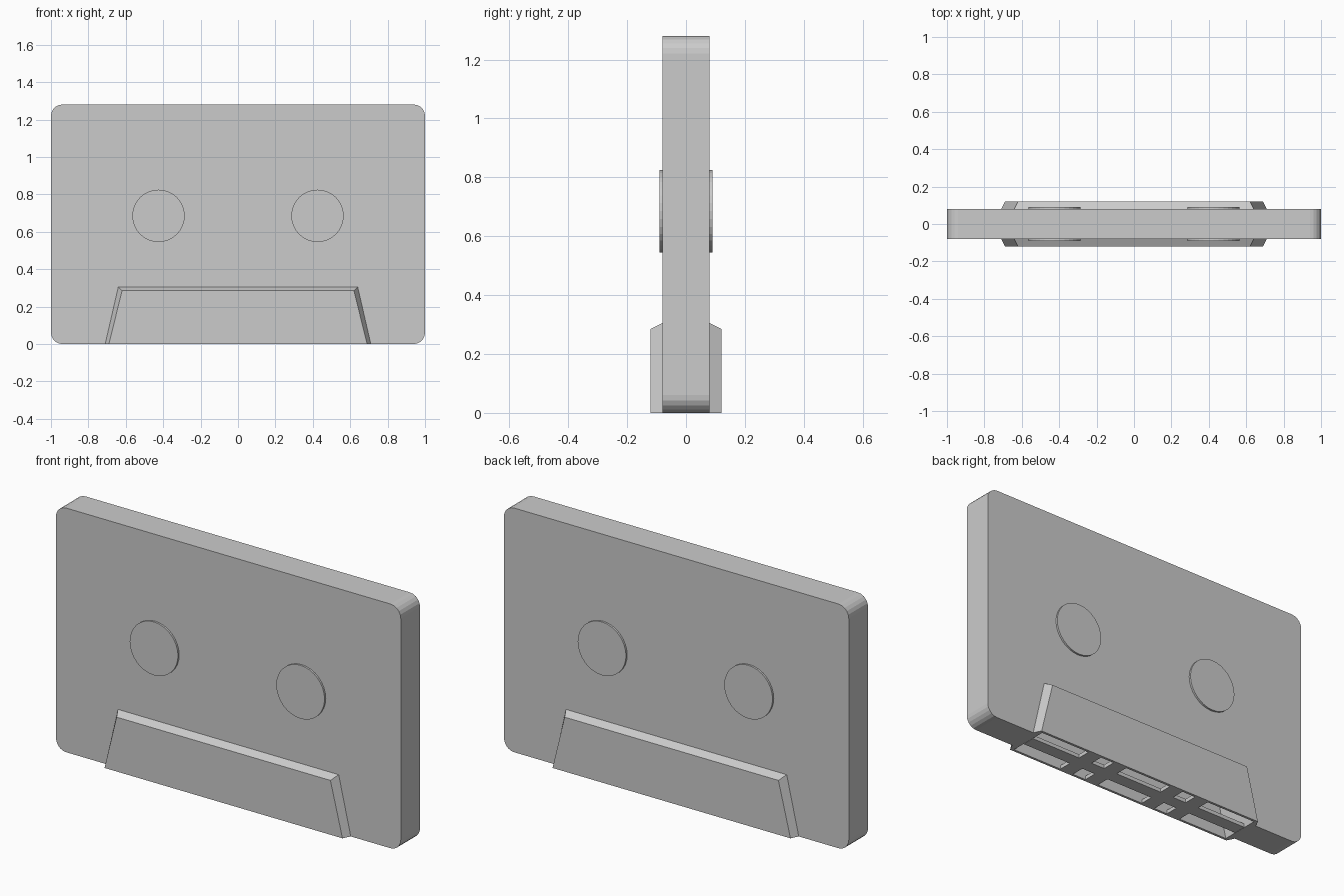
import bpy, bmesh, math

if "Cube" in bpy.data.objects:
    bpy.data.objects.remove(bpy.data.objects["Cube"])


def loft(name, loops):
    """Solid through matching (x, z) loops; loops = [(y, [(x, z), ...]), ...]."""
    bm = bmesh.new()
    rings = [[bm.verts.new((x, y, z)) for x, z in pts] for y, pts in loops]
    n = len(rings[0])
    for a, b in zip(rings, rings[1:]):
        for i in range(n):
            j = (i + 1) % n
            bm.faces.new((a[i], a[j], b[j], b[i]))
    bm.faces.new(rings[0])
    bm.faces.new(rings[-1])
    bmesh.ops.recalc_face_normals(bm, faces=bm.faces)
    me = bpy.data.meshes.new(name)
    bm.to_mesh(me)
    bm.free()
    ob = bpy.data.objects.new(name, me)
    bpy.context.collection.objects.link(ob)
    return ob


def rounded_rect(hw, z0, z1, r, seg=5):
    pts = []
    corners = [(hw - r, z1 - r), (-hw + r, z1 - r), (-hw + r, z0 + r), (hw - r, z0 + r)]
    for k, (cx, cz) in enumerate(corners):
        for i in range(seg + 1):
            a = math.pi / 2 * (k + i / seg)
            pts.append((cx + r * math.cos(a), cz + r * math.sin(a)))
    return pts


def trapezoid(base, top, z0, z1):
    return [(-base, z0), (base, z0), (top, z1), (-top, z1)]


def box(name, x0, x1, y0, y1, z0, z1):
    r = [(x0, z0), (x1, z0), (x1, z1), (x0, z1)]
    return loft(name, [(y0, r), (y1, r)])


# main flat shell
outline = rounded_rect(1.0, 0.0, 1.28, 0.06)
shell = loft("shell", [(-0.08, outline), (0.08, outline)])

# raised tape-head housings, front and back
housings = []
for s, side in ((-1, "front"), (1, "back")):
    housings.append(loft(side + "_head_housing", [
        (s * 0.08, trapezoid(0.71, 0.64, 0, 0.305)),
        (s * 0.12, trapezoid(0.69, 0.62, 0, 0.285))]))

# hollow opening in the underside
cavity = trapezoid(0.70, 0.61, -0.1, 0.27)
cutter = loft("cavity_cutter", [(-0.107, cavity), (0.107, cavity)])
cutter.hide_render = True
cutter.hide_viewport = True
for ob in [shell] + housings:
    m = ob.modifiers.new("cavity", "BOOLEAN")
    m.operation = "DIFFERENCE"
    m.solver = "EXACT"
    m.object = cutter

# lattice across the opening
box("long_rib", -0.674, 0.674, -0.035, 0.035, 0.0, 0.02)
for x in (-0.34, -0.18, 0.18, 0.34):
    box("cross_rib", x - 0.04, x + 0.04, -0.107, 0.107, 0.0, 0.02)

# reel hubs
for x in (-0.425, 0.425):
    ring = [(x + 0.14 * math.cos(i * math.tau / 32), 0.685 + 0.14 * math.sin(i * math.tau / 32))
            for i in range(32)]
    loft("reel_hub", [(-0.09, ring), (0.09, ring)])
